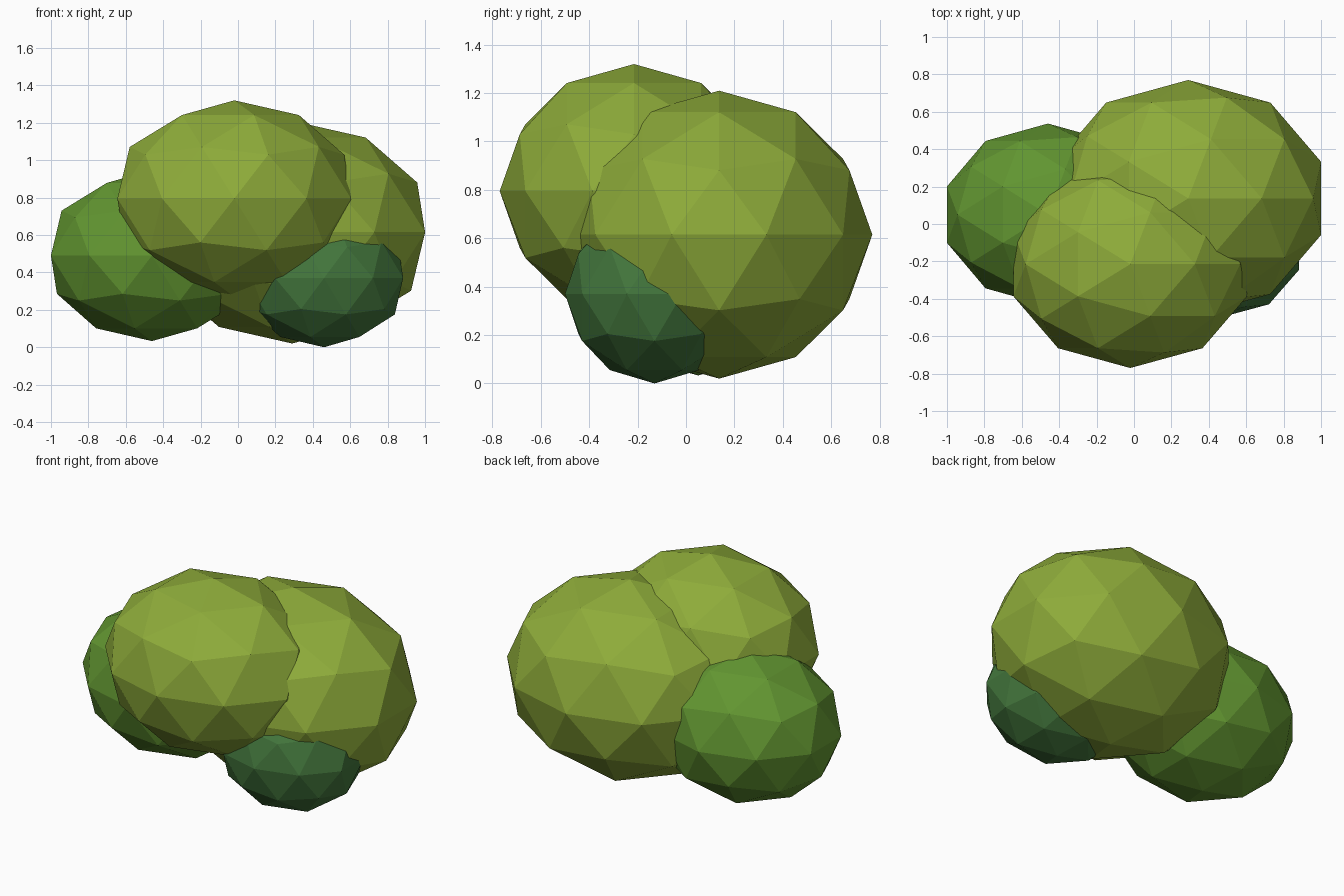
import bpy

cube = bpy.data.objects.get("Cube")
if cube:
    bpy.data.objects.remove(cube, do_unlink=True)


def make_material(name, color):
    mat = bpy.data.materials.new(name)
    mat.use_nodes = True
    mat.diffuse_color = (*color, 1)
    mat.node_tree.nodes["Principled BSDF"].inputs["Base Color"].default_value = (*color, 1)
    return mat


def leaf_clump(name, center, radii, mat):
    """Faceted, stretched ball of foliage."""
    bpy.ops.mesh.primitive_ico_sphere_add(subdivisions=2, radius=1, location=center)
    clump = bpy.context.object
    clump.name = name
    clump.scale = radii
    bpy.ops.object.transform_apply(location=False, rotation=False, scale=True)
    bpy.ops.object.shade_flat()
    clump.data.materials.append(mat)


light_green = make_material("light leaf green", (0.27, 0.41, 0.042))
mid_green = make_material("mid leaf green", (0.12, 0.30, 0.03))
dark_green = make_material("dark leaf green", (0.055, 0.18, 0.045))

# Two large clumps, a side clump and a small low one, all overlapping
leaf_clump("back_clump", (0.29, 0.137, 0.615), (0.747, 0.633, 0.595), light_green)
leaf_clump("front_clump", (-0.02, -0.215, 0.795), (0.657, 0.555, 0.525), light_green)
leaf_clump("side_clump", (-0.46, 0.05, 0.49), (0.568, 0.487, 0.457), mid_green)
leaf_clump("low_clump", (0.46, -0.13, 0.37), (0.445, 0.37, 0.37), dark_green)
